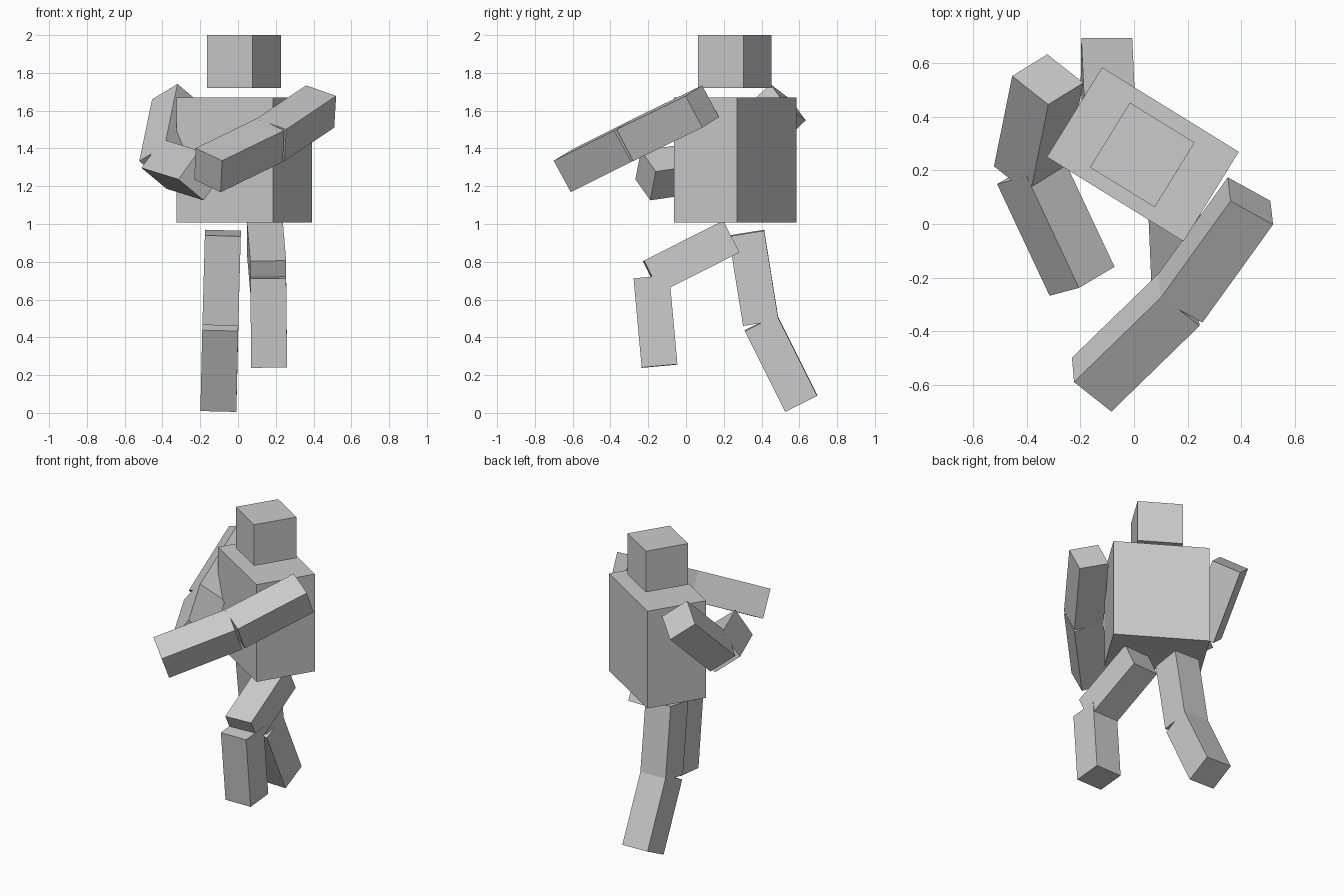
import bpy
from math import radians
from mathutils import Matrix, Vector

if "Cube" in bpy.data.objects:
    bpy.data.objects.remove(bpy.data.objects["Cube"])

THICK = 0.19  # square limb section


def box(name, matrix, size):
    bpy.ops.mesh.primitive_cube_add(size=1)
    ob = bpy.context.object
    ob.name = name
    ob.matrix_world = matrix @ Matrix.Diagonal((*size, 1))
    return ob


def segment(name, start, end, hinge):
    """Square bar from start to end, one side kept along the hinge axis."""
    a, b = Vector(start), Vector(end)
    z = (b - a).normalized()
    x = Vector(hinge)
    x = (x - z * x.dot(z)).normalized()
    y = z.cross(x)
    rot = Matrix((x, y, z)).transposed().to_4x4()
    box(name, Matrix.Translation((a + b) / 2) @ rot, (THICK, THICK, (b - a).length))


def limb(upper, lower, points, hinge):
    root, joint, tip = points
    segment(upper, root, joint, hinge)
    segment(lower, joint, tip, hinge)


# Torso and head, turned together about the vertical axis
turn = Matrix.Rotation(radians(-31.7), 4, 'Z')
box("torso", Matrix.Translation((0.033, 0.26, 1.338)) @ turn, (0.6, 0.393, 0.662))
box("head", Matrix.Translation((0.031, 0.258, 1.86)) @ turn, (0.284, 0.284, 0.28))

# Arms: shoulder, elbow, hand
limb("left_upper_arm", "left_forearm",
     [(0.435, 0.086, 1.622), (0.171, -0.28, 1.445), (-0.158, -0.60, 1.285)],
     (-0.01, 0.09, -0.17))
limb("right_upper_arm", "right_forearm",
     [(-0.322, 0.54, 1.645), (-0.39, 0.203, 1.318), (-0.194, -0.214, 1.257)],
     (0.132, 0.082, -0.111))

# Legs: hip, knee, foot
limb("left_thigh", "left_shin",
     [(0.142, 0.237, 0.932), (0.16, -0.183, 0.72), (0.165, -0.14, 0.248)],
     (1, 0, 0))
limb("right_thigh", "right_shin",
     [(-0.08, 0.32, 0.952), (-0.093, 0.396, 0.478), (-0.103, 0.61, 0.05)],
     (1, 0, -0.03))
